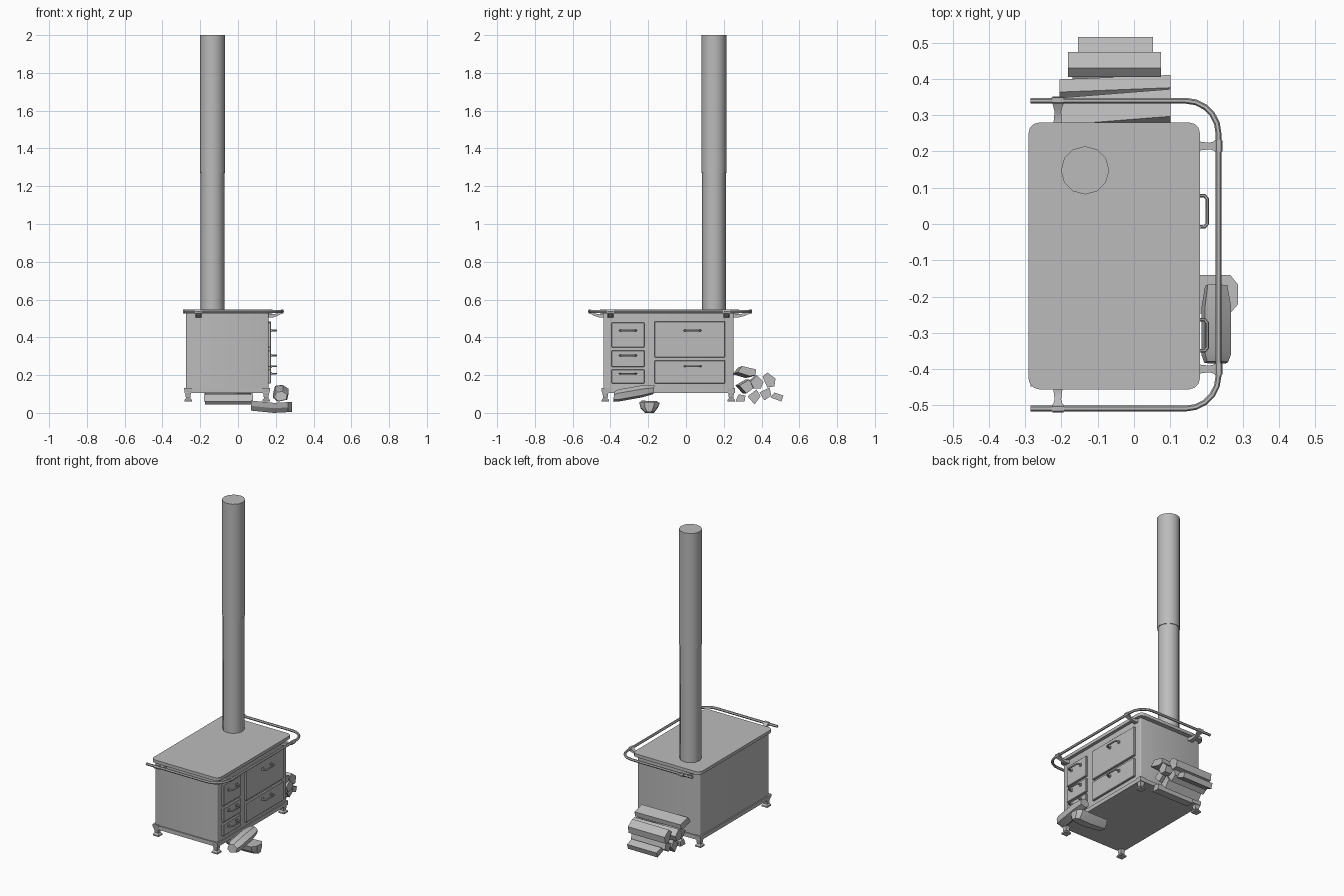
import bpy, bmesh, math
from mathutils import Vector, Matrix

cube = bpy.data.objects.get("Cube")
if cube:
    bpy.data.objects.remove(cube, do_unlink=True)

grey = bpy.data.materials.new("plain grey")
grey.use_nodes = True
GREY = (0.5, 0.5, 0.5, 1)
grey.diffuse_color = GREY
grey.node_tree.nodes["Principled BSDF"].inputs["Base Color"].default_value = GREY


def finish(obj, angle=35):
    obj.data.materials.append(grey)
    bpy.ops.object.select_all(action='DESELECT')
    obj.select_set(True)
    bpy.context.view_layer.objects.active = obj
    if obj.type == 'CURVE':
        bpy.ops.object.convert(target='MESH')
    bpy.ops.object.shade_smooth_by_angle(angle=math.radians(angle))
    return obj


def from_bmesh(name, bm, angle=35):
    bmesh.ops.recalc_face_normals(bm, faces=bm.faces)
    mesh = bpy.data.meshes.new(name)
    bm.to_mesh(mesh)
    bm.free()
    obj = bpy.data.objects.new(name, mesh)
    bpy.context.collection.objects.link(obj)
    return finish(obj, angle)


def box(name, lo, hi, round_z=0, soft=0):
    bm = bmesh.new()
    lo, hi = Vector(lo), Vector(hi)
    bmesh.ops.create_cube(bm, size=1, matrix=Matrix.Translation((lo + hi) / 2)
                          @ Matrix.Diagonal((*(hi - lo), 1)))
    if round_z:
        up = [e for e in bm.edges if abs(e.verts[0].co.z - e.verts[1].co.z) > 0.001]
        bmesh.ops.bevel(bm, geom=up, offset=round_z, segments=3, profile=0.5, affect='EDGES')
    if soft:
        flat = [e for e in bm.edges if e.calc_face_angle(0) > 1]
        bmesh.ops.bevel(bm, geom=flat, offset=soft, segments=1, affect='EDGES')
    return from_bmesh(name, bm)


def loft(name, rings, angle=35):
    """Skin a list of equal-length point rings and cap both ends."""
    bm = bmesh.new()
    rows = [[bm.verts.new(p) for p in ring] for ring in rings]
    n = len(rows[0])
    for a, b in zip(rows, rows[1:]):
        for i in range(n):
            j = (i + 1) % n
            bm.faces.new((a[i], a[j], b[j], b[i]))
    bm.faces.new(rows[0])
    bm.faces.new(rows[-1])
    return from_bmesh(name, bm, angle)


def tube(name, points, radius):
    curve = bpy.data.curves.new(name, 'CURVE')
    curve.dimensions = '3D'
    curve.bevel_depth = radius
    curve.bevel_resolution = 1
    curve.use_fill_caps = True
    line = curve.splines.new('POLY')
    line.points.add(len(points) - 1)
    for p, co in zip(line.points, points):
        p.co = (*co, 1)
    obj = bpy.data.objects.new(name, curve)
    bpy.context.collection.objects.link(obj)
    return finish(obj, 50)


# Stove body, plinth band and hot plate
X0, X1, Y0, Y1 = -0.275, 0.162, -0.438, 0.252
box("body", (X0, Y0, 0.105), (X1, Y1, 0.53), 0.006)
box("plinth_band", (X0 - 0.007, Y0 - 0.007, 0.105), (X1 + 0.006, Y1 + 0.007, 0.13))
box("hot_plate", (-0.291, -0.456, 0.527), (0.182, 0.28, 0.547), 0.03)

# Feet: narrow ankle flaring to a pad
foot_profile = [(0.06, 0.02), (0.068, 0.02), (0.078, 0.012), (0.098, 0.014), (0.115, 0.02), (0.133, 0.021)]
for x, sx in ((-0.264, "right"), (0.149, "left")):
    for y, sy in ((-0.427, "front"), (0.239, "back")):
        loft(f"foot_{sy}_{sx}", [[(x + i * r, y + j * r, z) for i, j in
             ((-1, -1), (1, -1), (1, 1), (-1, 1))] for z, r in foot_profile])

# Drawers and oven doors with bar handles
fronts = [("top_drawer", -0.394, -0.22, 0.347, 0.479, 0.436),
          ("middle_drawer", -0.394, -0.22, 0.243, 0.331, 0.304),
          ("bottom_drawer", -0.394, -0.22, 0.156, 0.23, 0.208),
          ("oven_door", -0.167, 0.207, 0.294, 0.484, 0.436),
          ("lower_door", -0.167, 0.207, 0.156, 0.278, 0.246)]
for name, y0, y1, z0, z1, hz in fronts:
    box(name, (X1 - 0.01, y0, z0), (X1 + 0.013, y1, z1), soft=0.003)
    c = -0.307 if y0 < -0.2 else 0.035
    tube(name + "_handle", [(0.168, c - 0.043, hz), (0.195, c - 0.043, hz), (0.202, c - 0.034, hz),
         (0.202, c + 0.034, hz), (0.195, c + 0.043, hz), (0.168, c + 0.043, hz)], 0.005)
    for s in (-1, 1):
        y = c + s * 0.041
        box(name + "_handle_mount", (0.17, y - 0.007, hz - 0.008), (0.18, y + 0.007, hz + 0.008))

# Towel rail around three sides
RZ, RX, RY0, RY1, R = 0.537, 0.233, -0.509, 0.34, 0.09
steps = [math.radians(a) for a in range(0, 91, 18)]
path = [(-0.285, RY0, RZ)]
path += [(RX - R + R * math.sin(a), RY0 + R - R * math.cos(a), RZ) for a in steps]
path += [(RX - R + R * math.cos(a), RY1 - R + R * math.sin(a), RZ) for a in steps]
path += [(-0.285, RY1, RZ)]
tube("towel_rail", path, 0.008)

# Brackets holding the rail: curved arm plus a sleeve around the rail
arm = [(-0.02, 0.505, 0.526, 0.016), (0.3, 0.505, 0.522, 0.012), (0.65, 0.513, 0.527, 0.009),
       (0.88, 0.522, 0.54, 0.014), (1.1, 0.527, 0.547, 0.018)]


def bracket(name, base, out, length):
    base, out = Vector(base), Vector(out)
    side = Vector((-out.y, out.x, 0))
    up = Vector((0, 0, 1))
    loft(name, [[base + out * (t * length) + side * (s * w) + up * z
                 for s, z in ((-1, lo), (1, lo), (1, hi), (-1, hi))] for t, lo, hi, w in arm])
    hub = base + out * length + up * RZ
    tube(name + "_sleeve", [hub - side * 0.015, hub + side * 0.015], 0.011)


bracket("rail_bracket_front", (-0.21, Y0, 0), (0, -1, 0), Y0 - RY0)
bracket("rail_bracket_back", (-0.21, Y1, 0), (0, 1, 0), RY1 - Y1)
for y, side in ((-0.4, "front"), (0.215, "back")):
    bracket(f"rail_bracket_side_{side}", (X1, y, 0), (1, 0, 0), RX - X1)

# Stove pipe: narrow lower length slipped into a wider upper length
for name, r, z0, z1 in (("lower_pipe", 0.0625, 0.54, 1.3), ("upper_pipe", 0.0665, 1.27, 2.0)):
    loft(name, [[(-0.135 + r * math.cos(k * math.pi / 6), 0.148 + r * math.sin(k * math.pi / 6), z)
                 for k in range(12)] for z in (z0, z1)])


# Stacked firewood: split-log sections in (y, z), with end positions and skew
def log(section, x0, x1, dy=0, dz=0):
    loft("stacked_log", [[(x, y + s * dy, z + s * dz) for y, z in section]
                         for x, s in ((x0, -1), (x1, 1))], 25)


log([(.26, .21), (.285, .243), (.36, .225), (.355, .195), (.325, .19)], -0.205, 0.1, 0.012, 0.005)
log([(.335, .165), (.37, .198), (.405, .165), (.39, .13), (.352, .13)], -0.205, 0.1, 0.006)
log([(.405, .192), (.43, .214), (.474, .182), (.468, .14), (.43, .135)], -0.182, 0.075)
log([(.272, .145), (.325, .177), (.347, .13), (.31, .103)], -0.18, 0.08, 0.01)
log([(.326, .087), (.373, .124), (.395, .087), (.363, .045)], -0.175, 0.07)
log([(.389, .108), (.442, .135), (.452, .092), (.415, .066)], -0.17, 0.07)
log([(.447, .082), (.468, .108), (.516, .092), (.505, .06)], -0.155, 0.052)
log([(.262, .06), (.278, .098), (.315, .092), (.31, .06)], -0.18, 0.08)

# Loose logs on the floor beside the stove
loft("floor_log", [[(x, -0.195 + y * w, z + dz) for y, z in
                    ((-.022, 0), (.025, 0), (.048, .03), (.055, .05), (-.052, .053), (-.045, .025))]
                   for x, w, dz in ((0.07, 0.75, 0.012), (0.19, 1, 0), (0.265, 1, 0.004), (0.287, 0.5, 0.006))], 25)
loft("leaning_log", [[(0.226 + x * w, y + z * 0.1, zc + z * w) for x, z in
                      ((-.04, -.012), (-.015, -.033), (.035, -.022), (.042, .012), (.012, .032), (-.03, .027))]
                     for y, zc, w in ((-0.382, 0.088, 0.8), (-0.36, 0.092, 1), (-0.23, 0.115, 1), (-0.17, 0.124, 0.75))], 25)
